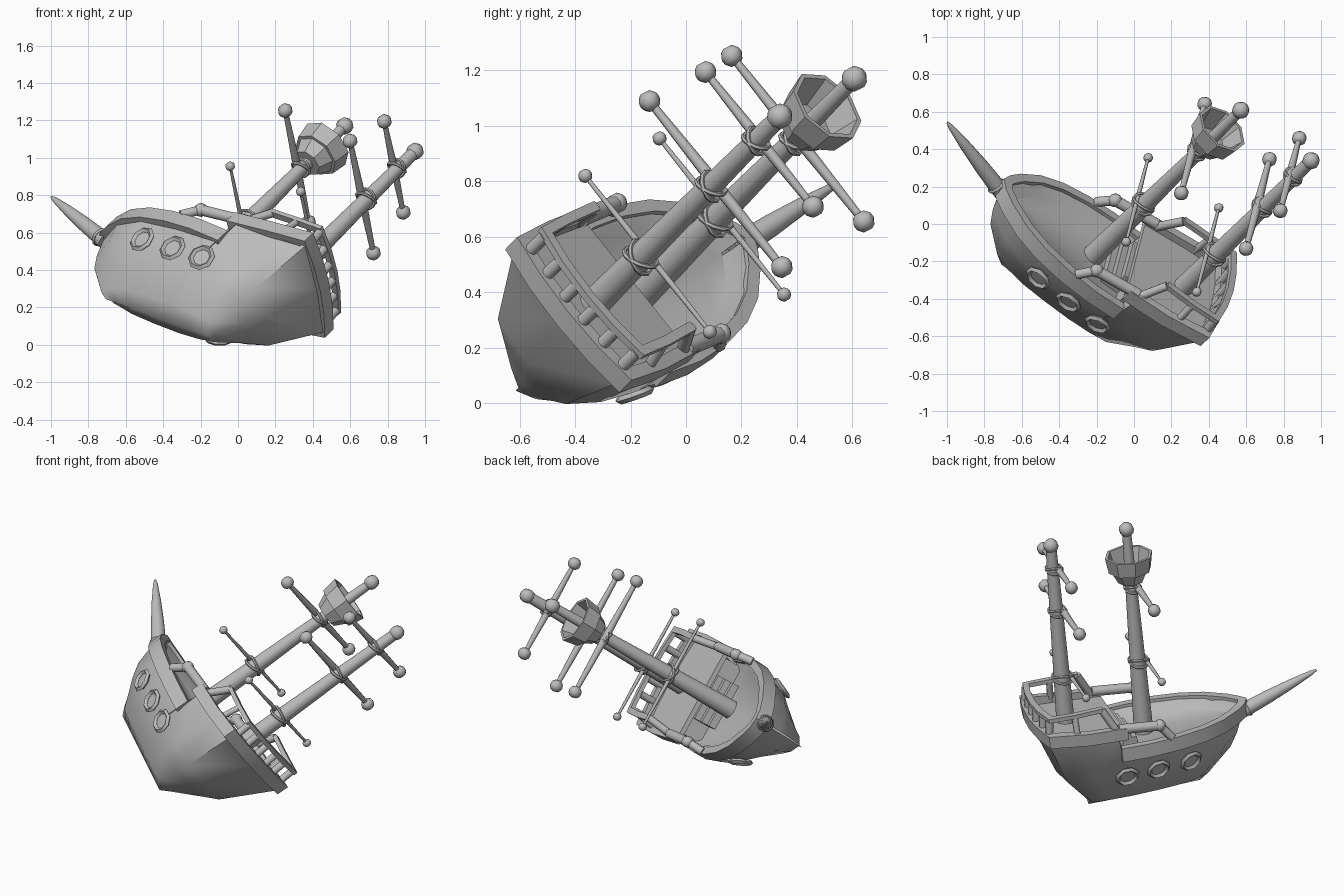
import bpy, bmesh, math
from mathutils import Matrix, Vector

if "Cube" in bpy.data.objects:
    bpy.data.objects.remove(bpy.data.objects["Cube"])

# One grey material
grey = bpy.data.materials.new("plain grey")
grey.use_nodes = True
grey.diffuse_color = (0.5, 0.5, 0.5, 1)
grey.node_tree.nodes["Principled BSDF"].inputs["Base Color"].default_value = (0.5, 0.5, 0.5, 1)

# Ship axes (bow, port, mast) leaning in the world
BOW = Vector((-.779, .558, .282)).normalized()
PORT = Vector((-.161, -.615, .771)).normalized()
MAST = BOW.cross(PORT)
LEAN = Matrix((BOW, PORT, MAST)).transposed().to_4x4()
LEAN.translation = PORT * .437


def finish(name, bm, angle=35):
    bmesh.ops.remove_doubles(bm, verts=bm.verts, dist=.0005)
    bmesh.ops.recalc_face_normals(bm, faces=bm.faces)
    me = bpy.data.meshes.new(name)
    bm.to_mesh(me)
    bm.free()
    me.transform(LEAN)
    me.materials.append(grey)
    ob = bpy.data.objects.new(name, me)
    bpy.context.collection.objects.link(ob)
    bpy.ops.object.select_all(action='DESELECT')
    ob.select_set(True)
    bpy.context.view_layer.objects.active = ob
    bpy.ops.object.shade_smooth_by_angle(angle=math.radians(angle))
    return ob


def grid(bm, rows, wrap_rows=False, wrap_cols=False):
    """Skin a grid of points with quads."""
    vs = [[bm.verts.new(p) for p in row] for row in rows]
    n, m = len(vs), len(vs[0])
    for i in range(n if wrap_rows else n - 1):
        for j in range(m if wrap_cols else m - 1):
            a, b = (i + 1) % n, (j + 1) % m
            bm.faces.new((vs[i][j], vs[a][j], vs[a][b], vs[i][b]))
    return vs


def lathe(name, profile, origin, axis, sides=10, closed=False, angle=35, phase=.5):
    """Revolve (radius, height) points round an axis."""
    turn = Vector(axis).to_track_quat('Z', 'Y')
    rows = []
    for r, h in profile:
        rows.append([Vector(origin) + turn @ Vector((r * math.cos(a), r * math.sin(a), h))
                     for a in (2 * math.pi * (k + phase) / sides for k in range(sides))])
    bm = bmesh.new()
    vs = grid(bm, rows, closed, True)
    if not closed:
        for end in (vs[0], vs[-1]):
            bm.faces.new(end)
    return finish(name, bm, angle)


def rod(name, a, b, r1, r2, sides=8):
    d = Vector(b) - Vector(a)
    return lathe(name, [(r1, 0), (r2, d.length)], a, d, sides, angle=50)


def ball(name, c, r):
    steps = [math.pi * k / 6 for k in range(7)]
    return lathe(name, [(max(r * math.sin(t), .001), -r * math.cos(t)) for t in steps],
                 c, (0, 0, 1), 8, angle=60)


def ring(name, c, axis, big, small, sides=12, tube=6):
    turns = [2 * math.pi * k / tube for k in range(tube)]
    return lathe(name, [(big + small * math.cos(t), small * math.sin(t)) for t in turns],
                 c, axis, sides, True)


def mirrored(half):
    """Port half ending on the centre line, continued to starboard."""
    return half + [(f, -s, u) for f, s, u in reversed(half[:-1])]


def band(name, path, thick, height):
    """Plank of rectangular section, running inward from a path."""
    pts = [Vector(p) for p in path]
    rows = []
    for i, p in enumerate(pts):
        d0 = (p - pts[max(i - 1, 0)]).to_2d()
        d1 = (pts[min(i + 1, len(pts) - 1)] - p).to_2d()
        d0, d1 = (d0 if i else d1).normalized(), (d1 if i < len(pts) - 1 else d0).normalized()
        d = (d0 + d1).normalized()
        side = Vector((d.y, -d.x, 0))
        if side.dot(Vector((.15, 0, 0)) - p) < 0:
            side = -side
        q = p + side * (thick / max(d.dot(d0), .5))
        up = Vector((0, 0, height))
        rows.append([p, p + up, q + up, q])
    bm = bmesh.new()
    vs = grid(bm, rows, False, True)
    bm.faces.new(vs[0])
    bm.faces.new(vs[-1])
    return finish(name, bm)


def box(name, lo, hi):
    bm = bmesh.new()
    lo, hi = Vector(lo), Vector(hi)
    bmesh.ops.create_cube(bm, size=1, matrix=Matrix.Translation((lo + hi) / 2)
                          @ Matrix.Diagonal((*(hi - lo), 1)))
    return finish(name, bm)


# Hull: levels from keel to gunwale, then down inside to the deck
levels = [  # stern end, bow end, half width, height
    (-.19, .50, 0, -.41), (-.2, .56, .1, -.37), (-.31, .715, .2, -.23),
    (-.37, .765, .277, -.145), (-.485, .84, .325, .04), (-.45, .80, .28, .04),
    (-.4, .72, .24, -.005), (-.4, .72, 0, -.005)]
stations = [  # place along the hull, fullness, extra height under the quarterdeck
    (0, .72, .14), (.15, .91, .11), (.33, 1, .08), (.335, 1, 0), (.55, .96, 0),
    (.75, .84, 0), (.9, .53, 0), (1, .02, 0)]
bm = bmesh.new()
rows = []
for t, k, lift in stations:
    rows.append([(f0 + (f1 - f0) * t, w * (max(k, .93) if i in (4, 5) and t < .3 else k),
                  u + (lift if i in (4, 5) else 0))
                 for i, (f0, f1, w, u) in enumerate(levels)])
for sign in (1, -1):
    grid(bm, [[(f, s * sign, u) for f, s, u in row] for row in rows])
# Transom, bulging slightly at the middle
grid(bm, [[(f - (.02 if k == 0 else 0), s * k, u) for f, s, u in rows[0][:5]] for k in (1, 0, -1)])
finish("hull", bm, 62)

# Gunwale and stern planking
fore = [(-.04, .325, -.03), (.15, .338, -.03), (.33, .325, -.03), (.5, .288, -.03),
        (.64, .225, -.03), (.76, .13, -.03), (.82, .06, -.03), (.85, 0, -.025)]
band("gunwale", mirrored(fore), .05, .09)
aft = [(.01, .335, .115), (-.24, .345, .135), (-.485, .335, .168), (-.515, .17, .168), (-.525, 0, .168)]
band("quarterdeck_wale", mirrored(aft), .05, .078)

# Quarterdeck floor, bulkhead and stairs
bm = bmesh.new()
edge = mirrored([(f + (.03 if f < -.4 else 0), s * .9, .15 - f * .08) for f, s, u in aft])
low = [(f, s, u - .03) for f, s, u in edge]
grid(bm, [edge, low], False, True)
for loop in (edge, low):
    bm.faces.new([bm.verts.new(p) for p in loop])
finish("quarterdeck", bm)
box("bulkhead", (-.05, -.265, -.02), (-.01, .265, .14))
for i in range(3):
    box("stair", (-.02, -.15, -.02), (.035 + .035 * i, .15, .12 - .04 * i))

# Stern railing, balusters and sloping front posts
rail = [(-.12, .3, .315), (-.3, .305, .315), (-.465, .3, .32), (-.495, .15, .32), (-.505, 0, .32)]
band("top_rail", mirrored(rail), .038, .026)
for i in range(6):
    s = -.27 + .108 * i
    f = -.482 + abs(s) * .1
    rod("baluster", (f - .015, s, .2), (f, s, .325), .024, .024)
for side in (1, -1):
    rod("side_baluster", (-.3, side * .31, .18), (-.3, side * .285, .325), .02, .02)
    rod("sloping_post", (-.05, side * .305, .17), (-.125, side * .28, .325), .024, .024)
    # Side handrail with knob, bending down to the gunwale
    knob = (.22, side * .305, .152)
    rod("handrail", (-.04, side * .305, .185), knob, .031, .031)
    rod("handrail_foot", knob, (.285, side * .315, .06), .027, .027)
    ball("handrail_knob", knob, .038)
    # Portholes
    for f, s, turn in ((.396, .25, .24), (.186, .266, .08), (-.014, .275, -.04)):
        c = Vector((f, s * side, -.145))
        out = Vector((turn, side, -.42)).normalized()
        ring("porthole_frame", c + out * .01, out, .062, .015, 8, 4)
        lathe("porthole_pane", [(.056, -.002), (.056, .007)], c, out, 8)

# Bowsprit
sprit = Vector((.5, 0, .168))
lathe("bowsprit", [(.045, 0), (.045, .08), (.041, .2), (.03, .36), (.015, .5), (.006, .533)],
      (.80, 0, -.02), sprit, 12)
ring("bowsprit_collar", (.85, 0, -.004), sprit, .042, .012)

# Masts raked forward, with yards lashed on
TOP = 1.35
masts = [  # top, foot, foot height, foot radius, top radius, yards (height, half length, radius)
    (.225, .185, -.02, .06, .027, ((.9585, .387, .023), (.4656, .365, .013))),
    (-.257, -.295, .15, .056, .033, ((1.193, .315, .022), (.91, .388, .024), (.4677, .365, .013)))]
for f, ff, foot, r0, r1, yards in masts:
    rod("mast", (ff, 0, foot), (f, 0, TOP), r0, r1, 12)
    ball("mast_knob", (f, 0, TOP), .047)
    for u, half, r in yards:
        yf = f + .024
        k = (u - foot) / (TOP - foot)
        mid, rad = ff + (f - ff) * k, r0 + (r1 - r0) * k
        for side in (1, -1):
            rod("yard", (yf, 0, u), (yf, side * half, u), r, r * .62)
            ball("yard_knob", (yf, side * half, u), .04 if r > .015 else .026)
            ring("lashing", (mid + .008, 0, u), (.12, side * .4, 1), rad + .014, .009)

# Crow's nest
nest = [(.08, -.175), (.116, -.1), (.134, -.1), (.15, 0), (.132, 0), (.1, -.12), (.02, -.12)]
lathe("lookout_basket", nest, (.22, 0, 1.18), (.03, 0, 1), 8, angle=20, phase=0)
